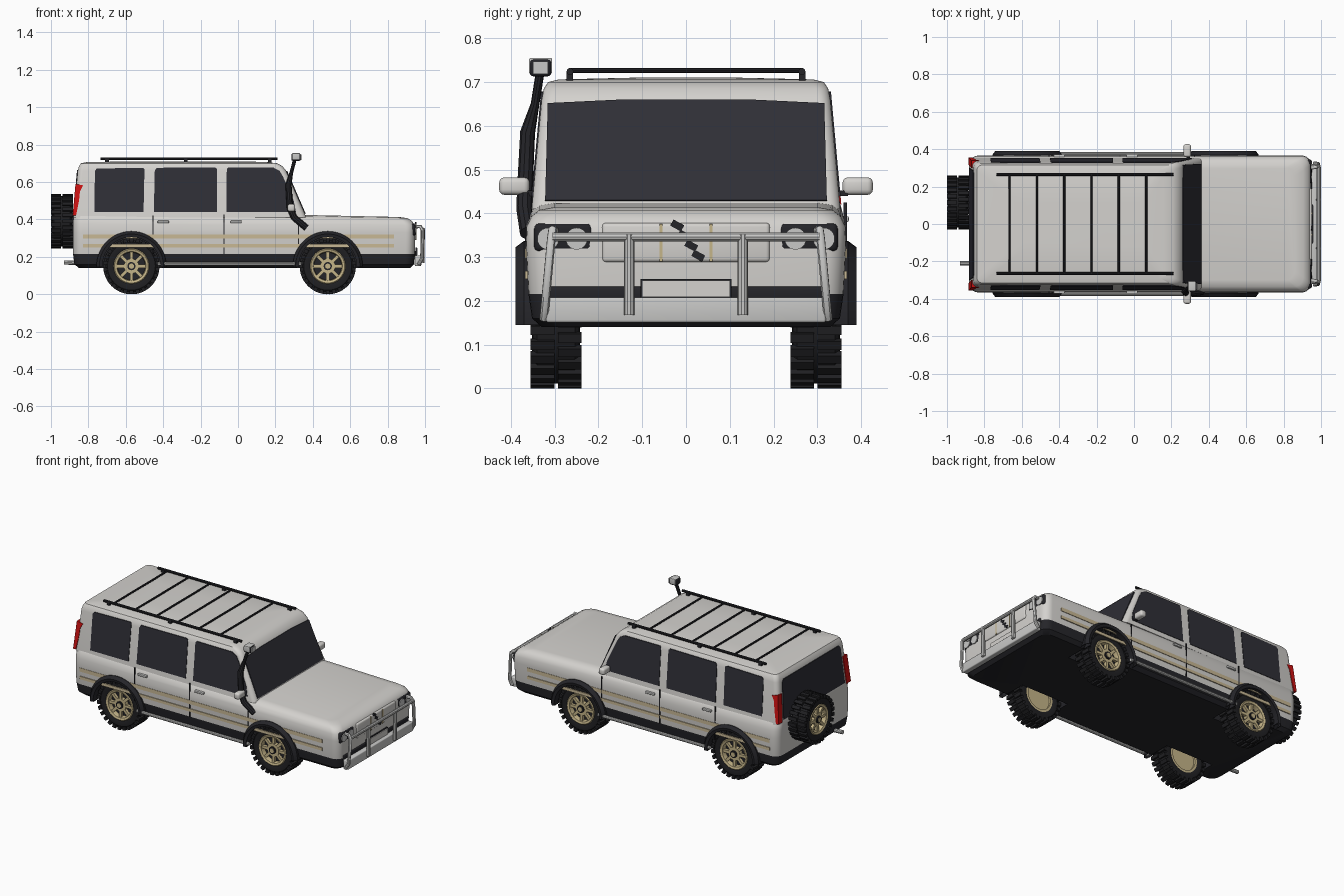
import bpy, bmesh, math
from mathutils import Matrix, Vector

if "Cube" in bpy.data.objects:
    bpy.data.objects.remove(bpy.data.objects["Cube"])


def material(name, rgb):
    m = bpy.data.materials.new(name)
    m.use_nodes = True
    m.diffuse_color = (*rgb, 1)
    m.node_tree.nodes["Principled BSDF"].inputs["Base Color"].default_value = (*rgb, 1)
    return m


WHITE = material("body white", (0.66, 0.645, 0.62))
BLACK = material("black plastic", (0.018, 0.018, 0.022))
GLASS = material("dark glass", (0.028, 0.028, 0.037))
RUBBER = material("tyre rubber", (0.014, 0.014, 0.016))
GOLD = material("rim gold", (0.56, 0.46, 0.25))
TAN = material("stripe tan", (0.58, 0.48, 0.30))
RED = material("lamp red", (0.62, 0.006, 0.006))
SILVER = material("bar silver", (0.58, 0.58, 0.57))
SIDES = ((-1, "right"), (1, "left"))


def finish(name, bm, *mats):
    bmesh.ops.recalc_face_normals(bm, faces=bm.faces)
    me = bpy.data.meshes.new(name)
    bm.to_mesh(me)
    bm.free()
    for m in mats:
        me.materials.append(m)
    ob = bpy.data.objects.new(name, me)
    bpy.context.collection.objects.link(ob)
    return ob


def box(name, lo, hi, mat, bevel=0):
    bm = bmesh.new()
    lo, hi = Vector(lo), Vector(hi)
    size = [abs(v) for v in hi - lo]
    bmesh.ops.create_cube(bm, size=1, matrix=Matrix.Translation((lo + hi) / 2) @ Matrix.Diagonal((*size, 1)))
    if bevel:
        bmesh.ops.bevel(bm, geom=bm.edges[:], offset=bevel, segments=3, affect='EDGES', profile=0.5)
    return finish(name, bm, mat)


def plate(name, pts, place, push, mat):
    """Flat outline mapped onto a surface and thickened along push."""
    bm = bmesh.new()
    f = bm.faces.new([bm.verts.new(place(a, b)) for a, b in pts])
    new = bmesh.ops.extrude_face_region(bm, geom=[f], use_keep_orig=True)["geom"]
    bmesh.ops.translate(bm, vec=push, verts=[v for v in new if isinstance(v, bmesh.types.BMVert)])
    return finish(name, bm, mat)


def tube(name, pts, r, mat, radii=None):
    cu = bpy.data.curves.new(name, 'CURVE')
    cu.dimensions = '3D'
    cu.bevel_depth, cu.bevel_resolution, cu.use_fill_caps = r, 3, True
    sp = cu.splines.new('POLY')
    sp.points.add(len(pts) - 1)
    for i, p in enumerate(pts):
        sp.points[i].co = (*p, 1)
        sp.points[i].radius = radii[i] if radii else 1
    tmp = bpy.data.objects.new(name + "_path", cu)
    me = bpy.data.meshes.new_from_object(tmp)
    bpy.data.objects.remove(tmp)
    me.materials.clear()
    me.materials.append(mat)
    ob = bpy.data.objects.new(name, me)
    bpy.context.collection.objects.link(ob)
    return ob


def cylinder(bm, r, y0, y1, seg=32, mat=0):
    m = Matrix.Translation((0, (y0 + y1) / 2, 0)) @ Matrix.Rotation(math.pi / 2, 4, 'X')
    vs = bmesh.ops.create_cone(bm, cap_ends=True, segments=seg, radius1=r, radius2=r,
                               depth=abs(y1 - y0), matrix=m)["verts"]
    for f in {f for v in vs for f in v.link_faces}:
        f.material_index = mat


def lathe(bm, profile, seg=40, mat=0):
    """Closed (radius, y) profile spun about the y axis."""
    rings = [[bm.verts.new((r * math.cos(a), y, r * math.sin(a))) for r, y in profile]
             for a in (2 * math.pi * i / seg for i in range(seg))]
    n = len(profile)
    for i in range(seg):
        p, q = rings[i], rings[(i + 1) % seg]
        for j in range(n):
            bm.faces.new((p[j], q[j], q[(j + 1) % n], p[(j + 1) % n])).material_index = mat


def loft(name, slices, r, *mats):
    """Stack of rounded rectangles: rear x, front x, half width, rear z, front z."""
    bm, rings = bmesh.new(), []
    for x0, x1, w, zr, zf in slices:
        ring = []
        for k, (cx, cy) in enumerate(((x1 - r, w - r), (x0 + r, w - r), (x0 + r, r - w), (x1 - r, r - w))):
            for i in range(7):
                a = (k + i / 6) * math.pi / 2
                x, y = cx + r * math.cos(a), cy + r * math.sin(a)
                ring.append(bm.verts.new((x, y, zr + (zf - zr) * (x - x0) / (x1 - x0))))
        rings.append(ring)
    for p, q in zip(rings, rings[1:]):
        for i in range(len(p)):
            j = (i + 1) % len(p)
            bm.faces.new((p[i], p[j], q[j], q[i]))
    bm.faces.new(rings[0])
    bm.faces.new(rings[-1])
    return finish(name, bm, *mats)


# Lower body with black skirt and underside
body = loft("lower_body", [(-.85, .92, .33, .14, .14), (-.875, .94, .352, .16, .16),
                           (-.882, .945, .36, .215, .215), (-.882, .947, .366, .33, .33),
                           (-.882, .945, .364, .375, .37), (-.88, .93, .354, .418, .392),
                           (-.875, .905, .335, .442, .407), (-.87, .86, .30, .45, .413)], .05, WHITE, BLACK)
for f in body.data.polygons:
    f.material_index = int(f.center.z < .215)

# Wheel wells cut out of the body
AXLES = ((-.57, "rear"), (.48, "front"))
for ax, end in AXLES:
    for s, side in SIDES:
        bm = bmesh.new()
        cylinder(bm, .165, s * .2, s * .5, 40)
        cut = finish("well_cutter", bm, BLACK)
        cut.location = (ax, 0, .15)
        cut.hide_render = True
        mod = body.modifiers.new("well", 'BOOLEAN')
        mod.operation, mod.solver, mod.material_mode, mod.object = 'DIFFERENCE', 'EXACT', 'TRANSFER', cut
        bpy.context.view_layer.objects.active = body
        bpy.ops.object.modifier_apply(modifier=mod.name)
        bpy.data.objects.remove(cut)

# Cabin
loft("cabin", [(-.88, .366, .353, .41, .41), (-.857, .258, .33, .66, .66), (-.85, .237, .325, .685, .685),
               (-.84, .21, .315, .7, .7), (-.81, .16, .29, .706, .706), (-.6, .05, .12, .71, .71)], .028, WHITE)
side_y = lambda z: .353 - (z - .41) * .092
front_x = lambda z: .366 - (z - .41) * .432
rear_x = lambda z: -.88 + (z - .41) * .092


def on_side(s, lift):
    return lambda x, z: (x, s * (side_y(z) + lift), z)


# Glass
plate("windscreen", [(-.322, .428), (.322, .428), (.316, .65), (.15, .658), (-.15, .658), (-.316, .65)],
      lambda y, z: (front_x(z) - .002, y, z), (.006, 0, .002), GLASS)
plate("rear_window", [(-.3, .43), (.3, .43), (.285, .65), (.27, .665), (-.27, .665), (-.285, .65)],
      lambda y, z: (rear_x(z) + .002, y, z), (-.006, 0, 0), GLASS)
WINDOWS = {"quarter": [(-.768, .44), (-.505, .44), (-.5, .67), (-.51, .676), (-.755, .672), (-.765, .66)],
           "rear_door": [(-.45, .44), (-.112, .44), (-.112, .67), (-.122, .678), (-.435, .676), (-.445, .66)],
           "front_door": [(-.062, .44), (.31, .44), (.298, .5), (.24, .63), (.222, .66), (.19, .677), (-.052, .678), (-.06, .67)]}
for s, side in SIDES:
    for n, pts in WINDOWS.items():
        plate(f"{n}_window_{side}", pts, on_side(s, -.003), (0, s * .006, 0), GLASS)
    # Tail lamps wrapping the rear corners
    plate("tail_lamp_" + side, [(-.884, .42), (-.869, .59), (-.828, .582), (-.845, .55), (-.85, .5), (-.866, .42)],
          on_side(s, .003), (0, -s * .04, 0), RED)
    # Side stripes, door seams and handles
    for i, (z0, z1) in enumerate(((.297, .32), (.25, .268))):
        box(f"stripe_{i}_{side}", (-.83, s * .36, z0), (.835, s * .3675, z1), TAN)
    for x, z in ((-.457, .42), (-.078, .425), (.322, .4)):
        box("door_seam_" + side, (x, s * .36, .216), (x + .005, s * .3675, z), BLACK)
    for x in (-.43, -.04):
        box("door_handle_" + side, (x, s * .35, .38), (x + .06, s * .372, .393), SILVER, .003)
    # Mirrors
    box("mirror_" + side, (.265, s * .358, .442), (.305, s * .427, .482), WHITE, .012)
    box("mirror_arm_" + side, (.28, s * .33, .44), (.3, s * .37, .452), BLACK)
    # Side steps
    tube("side_step_" + side, [(-.43, s * .375, .163), (.34, s * .375, .163)], .01, SILVER)
    # Roof rack rails and feet
    tube("rack_rail_" + side, [(-.735, s * .265, .724), (.21, s * .265, .724)], .008, BLACK)
    for x in (-.7, -.28, .17):
        box("rack_foot_" + side, (x - .01, s * .258, .69), (x + .01, s * .273, .724), BLACK)
    # Headlamps
    box("headlamp_housing_" + side, (.89, s * .212, .312), (.948, s * .347, .377), BLACK, .012)
    for y in (.25, .315):
        bm = bmesh.new()
        cylinder(bm, .025, -.006, .006, 24)
        lens = finish("headlamp_" + side, bm, SILVER)
        lens.location, lens.rotation_euler = (.946, s * y, .342), (0, 0, math.pi / 2)
    # Guard bar sides and uprights
    tube("guard_side_" + side, [(.94, s * .3, .36), (.975, s * .305, .362), (.988, s * .308, .34),
                                (.985, s * .322, .19), (.965, s * .325, .158)], .01, SILVER)
    tube("guard_upright_" + side, [(.985, s * .13, .168), (.988, s * .13, .352)], .012, SILVER)
    # Wheel arch flares
    for ax, end in AXLES:
        arc = [math.radians(-12 + 204 * i / 28) for i in range(29)]
        bm = bmesh.new()
        loops = [[bm.verts.new((ax + r * math.cos(a), s * y, max(.145, .15 + r * math.sin(a))))
                  for r, y in ((.155, .33), (.155, .386), (.172, .39), (.187, .37), (.187, .33))] for a in arc]
        for p, q in zip(loops, loops[1:]):
            for j in range(5):
                bm.faces.new((p[j], q[j], q[(j + 1) % 5], p[(j + 1) % 5]))
        finish(f"arch_flare_{end}_{side}", bm, BLACK)

for i in range(6):
    x = -.665 + .146 * i
    tube("rack_crossbar", [(x, -.265, .726), (x, .265, .726)], .006, BLACK)

# Front guard, bumper and grille
tube("guard_top_bar", [(.988, -.305, .346), (.988, .305, .346)], .011, SILVER)
box("guard_lower_panel", (.945, -.32, .15), (.98, .32, .208), SILVER, .006)
box("bumper_strip", (.9, -.32, .2), (.951, .32, .233), BLACK, .008)
box("number_plate_frame", (.948, -.104, .205), (.956, .104, .25), BLACK)
box("number_plate", (.954, -.1, .209), (.96, .1, .246), WHITE)
box("grille_panel", (.93, -.192, .288), (.952, .192, .378), WHITE, .009)
for s, side in SIDES:
    box("grille_strip_" + side, (.948, s * .054, .29), (.955, s * .061, .376), GOLD)
for i in range(4):
    slot = box("grille_slot", (-.004, -.014, -.008), (.004, .014, .008), BLACK)
    slot.location, slot.rotation_euler = (.951, -.02 + .016 * i, .372 - .023 * i), (-.5, 0, 0)

# Air intake snorkel on the right
tube("snorkel", [(.365, -.362, .355), (.30, -.37, .41), (.278, -.368, .46), (.27, -.362, .585),
                 (.285, -.345, .65), (.305, -.333, .725)], .018, BLACK, [1, 1, 1, .95, .55, .55])
box("snorkel_head", (.285, -.357, .713), (.335, -.308, .752), BLACK, .008)
box("snorkel_grille", (.332, -.35, .718), (.34, -.315, .747), SILVER)
box("snorkel_cap", (.289, -.359, .719), (.33, -.306, .755), SILVER, .004)

# Exhaust
tube("exhaust", [(-.8, -.21, .165), (-.93, -.21, .17)], .012, SILVER)

# Wheel parts, outer face towards -y
bm = bmesh.new()
half = [(.09, -.048), (.105, -.055), (.128, -.053), (.139, -.043)]
lathe(bm, half + [(r, -y) for r, y in reversed(half)])
for i in range(52):
    row = -1 if i % 2 else 1
    m = (Matrix.Rotation(math.pi * 2 * i / 52, 4, 'Y') @ Matrix.Translation((.14, row * .031, 0))
         @ Matrix.Diagonal((.02, .054, .021, 1)))
    bmesh.ops.create_cube(bm, size=1, matrix=m)
tyre = finish("tyre", bm, RUBBER)

bm = bmesh.new()
lathe(bm, [(.095, -.05), (.09, -.054), (.078, -.05), (.074, -.035), (.08, .05), (.095, .05)])
cylinder(bm, .082, -.02, .0, 32, 1)
cylinder(bm, .082, .03, .04)
cylinder(bm, .04, -.046, -.018)
cylinder(bm, .022, -.054, -.04, 24, 1)
cylinder(bm, .014, -.057, -.05, 16)
for i in range(8):
    m = (Matrix.Rotation(math.pi / 4 * i, 4, 'Y') @ Matrix.Translation((.057, -.036, 0))
         @ Matrix.Diagonal((.046, .018, .017, 1)))
    bmesh.ops.create_cube(bm, size=1, matrix=m)
rim = finish("rim", bm, GOLD, BLACK)

# Four road wheels and the spare
places = [(f"{end}_{side}", (ax, s * .297, .15), math.pi * (s > 0)) for ax, end in AXLES for s, side in SIDES]
places.append(("spare", (-.9415, .115, .39), -math.pi / 2))
for label, loc, turn in places:
    for part in (tyre, rim):
        ob = part.copy()
        ob.name = f"{part.name}_{label}"
        ob.location, ob.rotation_euler = loc, (0, 0, turn)
        if label == "spare":
            ob.scale = (.965, 1, .965)
        bpy.context.collection.objects.link(ob)
for part in (tyre, rim):
    bpy.data.objects.remove(part)
box("spare_mount", (-.93, .07, .34), (-.87, .16, .44), BLACK)

# Smooth shading with sharp edges kept
bpy.ops.object.select_all(action='DESELECT')
for ob in bpy.context.collection.objects:
    if ob.type == 'MESH':
        ob.select_set(True)
        bpy.context.view_layer.objects.active = ob
bpy.ops.object.shade_smooth_by_angle(angle=math.radians(35))
